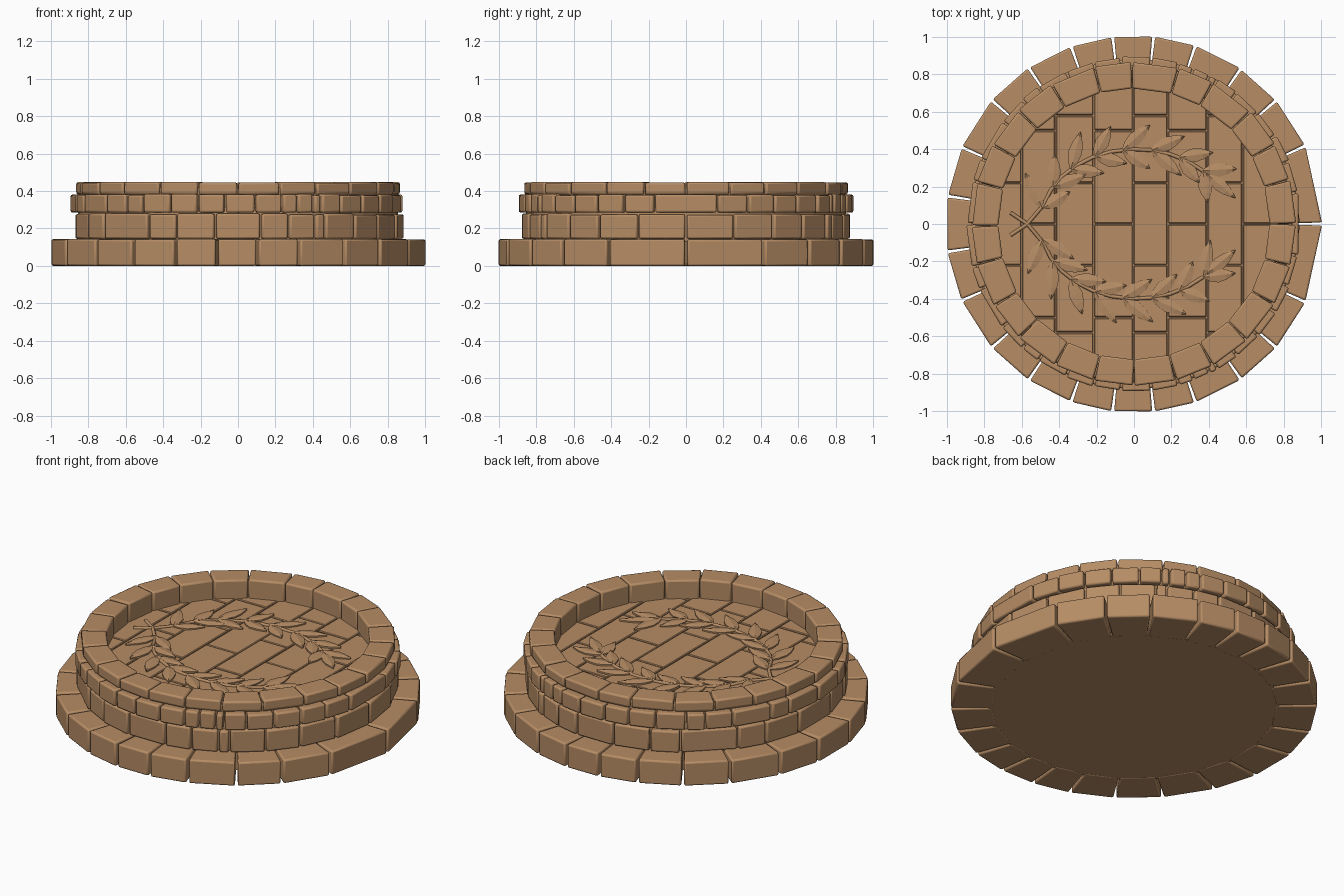
import bpy, bmesh, math, random
from math import sin, cos, radians, pi
from mathutils import Vector

random.seed(4)
if "Cube" in bpy.data.objects:
    bpy.data.objects.remove(bpy.data.objects["Cube"], do_unlink=True)

stone = bpy.data.materials.new("brown stone")
stone.use_nodes = True
COLOR = (0.47, 0.265, 0.13, 1)
stone.diffuse_color = COLOR
stone.node_tree.nodes["Principled BSDF"].inputs["Base Color"].default_value = COLOR

FLOOR = 0.335


def finish(name, bm, bevel=0):
    """Turn a bmesh into a stone object, optionally with worn edges."""
    bmesh.ops.recalc_face_normals(bm, faces=bm.faces[:])
    mesh = bpy.data.meshes.new(name)
    bm.to_mesh(mesh)
    bm.free()
    mesh.materials.append(stone)
    obj = bpy.data.objects.new(name, mesh)
    bpy.context.collection.objects.link(obj)
    if bevel:
        mod = obj.modifiers.new("worn edges", 'BEVEL')
        mod.width = bevel
        mod.segments = 2
        mod.limit_method = 'ANGLE'
        bpy.ops.object.select_all(action='DESELECT')
        obj.select_set(True)
        bpy.context.view_layer.objects.active = obj
        bpy.ops.object.shade_smooth_by_angle(angle=radians(28))
    return obj


def block(bm, bottom, top):
    """Closed six-sided block from two rings of four corners."""
    lo = [bm.verts.new(p) for p in bottom]
    hi = [bm.verts.new(p) for p in top]
    bm.faces.new(lo)
    bm.faces.new(hi)
    for i in range(4):
        j = (i + 1) % 4
        bm.faces.new((lo[i], lo[j], hi[j], hi[i]))


def mirrored(angles):
    """Joint angles of one half, repeated on the other half."""
    return sorted({a % 360 for a in angles} | {-a % 360 for a in angles})


def brick_ring(name, joints, r_in, r_out, z0, z1, z0_in=None, gap=0.012, wobble=0.004):
    bm = bmesh.new()
    z0_in = z0 if z0_in is None else z0_in
    for k, start in enumerate(joints):
        end = joints[(k + 1) % len(joints)]
        if end <= start:
            end += 360
        a, b = radians(start), radians(end)
        ro = r_out + random.uniform(-wobble, wobble)
        top = z1 + random.uniform(-wobble, wobble)

        # The joint is wider on the outside than on the inside
        def corner(r, ang, side, z):
            g = ang + side * (gap if r > r_in else gap * 0.3) / 2 / r
            return (r * cos(g), r * sin(g), z)

        def ring(zi, zo):
            return [corner(r_in, a, 1, zi), corner(ro, a, 1, zo),
                    corner(ro, b, -1, zo), corner(r_in, b, -1, zi)]

        block(bm, ring(z0_in, z0), ring(top, top))
    return finish(name, bm, 0.01)


# Four courses of bricks
base_joints = mirrored([0, 24.5, 41, 55.5, 71, 84, 96.5, 109.5, 124, 139, 156, 171.5])
brick_ring("base_course", base_joints, 0.78, 1.006, 0, 0.143, gap=0.016, wobble=0.002)

second = [-80, -65, -54, -33, -22, -8, 8, 18, 28, 32, 45, 58, 73, 90]
brick_ring("second_course", mirrored([a - 90 for a in second]), 0.76, 0.885, 0.145, 0.277)

third = [-90, -75, -67, -52, -42, -35, -24, -14, -4.5, 6, 15.5, 21, 27, 30, 38, 48, 58, 68, 79]
brick_ring("third_course", mirrored([a - 90 for a in third]), 0.78, 0.893, 0.285, 0.381)

rim = [15 * i + random.uniform(-1, 1) for i in range(24)]
rim[0] = 0
brick_ring("rim_course", rim, 0.725, 0.865, 0.386, 0.447, z0_in=0.31, gap=0.01, wobble=0.003)

# Solid core behind the bricks
for name, radius, low, high in (("base_core", 0.80, 0.002, 0.13),
                                ("upper_core", 0.855, 0.13, 0.315),
                                ("rim_core", 0.845, 0.31, 0.322)):
    bm = bmesh.new()
    bmesh.ops.create_cone(bm, cap_ends=True, segments=48, radius1=radius,
                          radius2=radius, depth=high - low)
    bmesh.ops.translate(bm, vec=(0, 0, (low + high) / 2), verts=bm.verts[:])
    finish(name, bm)

# Backing wall between the third course and the rim
brick_ring("rim_backing", [15 * i for i in range(24)], 0.77, 0.85, 0.30, 0.42, gap=0, wobble=0)

# Floor slabs in a running bond, trimmed to the round well
columns = [-0.79, -0.6, -0.42, -0.215, -0.005, 0.18, 0.39, 0.58, 0.79]
rows = ([-0.8, -0.5, 0, 0.5, 0.8], [-0.8, -0.58, -0.22, 0.22, 0.58, 0.8])
bm = bmesh.new()
for c, (x0, x1) in enumerate(zip(columns, columns[1:])):
    row = rows[(c + 1) % 2 if c else 1]
    for y0, y1 in zip(row, row[1:]):
        g = 0.003
        z = FLOOR + random.uniform(-0.002, 0.001)
        pts = [(x0 + g, y0 + g), (x1 - g, y0 + g), (x1 - g, y1 - g), (x0 + g, y1 - g)]
        block(bm, [(x, y, 0.31) for x, y in pts], [(x, y, z) for x, y in pts])
bmesh.ops.bevel(bm, geom=bm.edges[:], offset=0.004, segments=1, affect='EDGES')
for i in range(24):
    n = Vector((cos(i * pi / 12), sin(i * pi / 12), 0))
    bmesh.ops.bisect_plane(bm, geom=bm.verts[:] + bm.edges[:] + bm.faces[:],
                           plane_co=n * 0.77, plane_no=n, clear_outer=True)
finish("floor_slabs", bm)

# Laurel wreath in low relief
LEAF = [(0, 0.12), (0.2, 0.7), (0.45, 1), (0.7, 0.75), (0.88, 0.35), (1, 0.04)]


def leaf(bm, root, heading, length, width):
    d = Vector((cos(heading), sin(heading), 0))
    s = Vector((-d.y, d.x, 0)) * width / 2
    rows = []
    for t, w in LEAF:
        c = root + d * length * t
        low, edge, ridge = (Vector((0, 0, FLOOR + h)) for h in (-0.006, 0.008, 0.014))
        rows.append([bm.verts.new(p) for p in (c + s * w + low, c + s * w + edge, c + ridge,
                                               c - s * w + edge, c - s * w + low)])
    for p, q in zip(rows, rows[1:]):
        for i in range(4):
            bm.faces.new((p[i], p[i + 1], q[i + 1], q[i]))
    bm.faces.new(rows[0])
    bm.faces.new(rows[-1])


def vine(t, side):
    return Vector((0.01 + 0.51 * cos(t), side * 0.4 * sin(t), 0))


for side, name in ((1, "back"), (-1, "front")):
    bm = bmesh.new()
    for i in range(8):
        t = radians(168 - 17.5 * i)
        root = vine(t, side)
        step = vine(t - 0.02, side) - root
        heading = math.atan2(step.y, step.x)
        for turn in (-1, 1):
            size = random.uniform(0.17, 0.21)
            leaf(bm, root, heading + turn * random.uniform(0.5, 0.75), size, 0.075)
    tip = vine(radians(42), side)
    leaf(bm, tip, radians(-40) * side, 0.2, 0.07)
    finish(name + "_laurel_leaves", bm)

    # Stem, crossing its twin at the tie
    path = [Vector((-0.66, -0.06 * side, 0)), Vector((-0.57, 0, 0))]
    path += [vine(radians(165 - 12 * i), side) for i in range(11)]
    curve = bpy.data.curves.new(name + "_laurel_stem", 'CURVE')
    curve.dimensions = '3D'
    curve.bevel_depth = 0.01
    curve.bevel_resolution = 1
    curve.use_fill_caps = True
    spline = curve.splines.new('POLY')
    spline.points.add(len(path) - 1)
    for point, p in zip(spline.points, path):
        point.co = (p.x, p.y, FLOOR + 0.002, 1)
    curve.materials.append(stone)
    bpy.context.collection.objects.link(bpy.data.objects.new(name + "_laurel_stem", curve))
